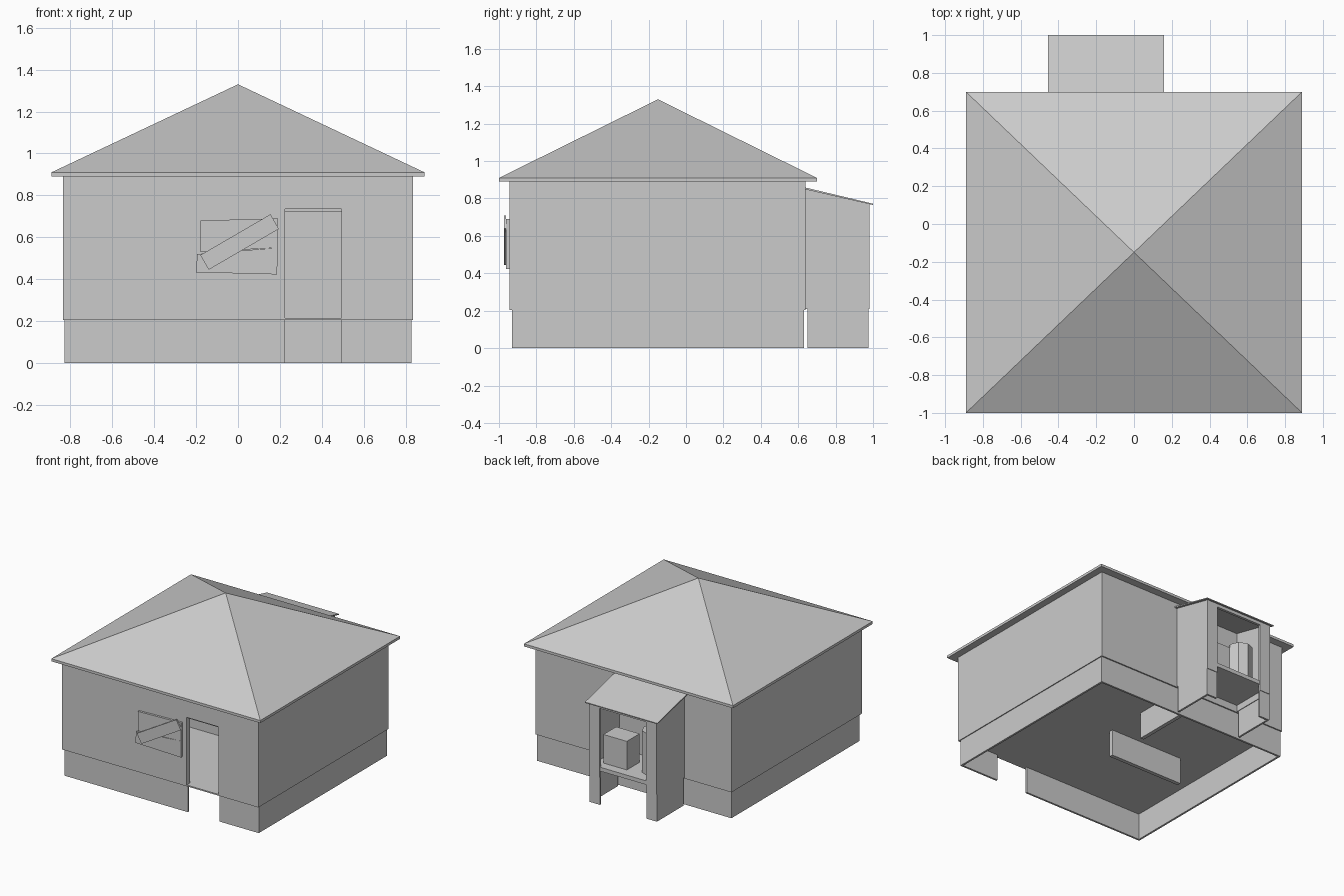
import bpy, bmesh

cube = bpy.data.objects.get("Cube")
if cube:
    bpy.data.objects.remove(cube, do_unlink=True)

GREY = (0.6, 0.6, 0.6, 1)
grey = bpy.data.materials.new("plain_grey")
grey.use_nodes = True
grey.diffuse_color = GREY
grey.node_tree.nodes["Principled BSDF"].inputs["Base Color"].default_value = GREY


def finish(name, bm):
    bmesh.ops.recalc_face_normals(bm, faces=bm.faces)
    mesh = bpy.data.meshes.new(name)
    bm.to_mesh(mesh)
    bm.free()
    mesh.materials.append(grey)
    ob = bpy.data.objects.new(name, mesh)
    bpy.context.collection.objects.link(ob)
    return ob


def boxes(name, *spans):
    """One object from boxes, each given as (x0, x1, y0, y1, z0, z1)."""
    bm = bmesh.new()
    for x0, x1, y0, y1, z0, z1 in spans:
        verts = bmesh.ops.create_cube(bm, size=1)["verts"]
        for v in verts:
            v.co = (x1 if v.co.x > 0 else x0,
                    y1 if v.co.y > 0 else y0,
                    z1 if v.co.z > 0 else z0)
    return finish(name, bm)


def prism(name, outline, axis, start, depth):
    """Extrude a flat outline along x (outline in y, z) or y (outline in x, z)."""
    bm = bmesh.new()
    verts = [bm.verts.new((start, a, b) if axis == 0 else (a, start, b))
             for a, b in outline]
    face = bm.faces.new(verts)
    moved = bmesh.ops.extrude_face_region(bm, geom=[face])["geom"]
    for v in moved:
        if isinstance(v, bmesh.types.BMVert):
            v.co[axis] += depth
    return finish(name, bm)


T = 0.04                      # wall thickness
W, FRONT, BACK = 0.835, -0.945, 0.64
FLOOR, EAVE = 0.21, 0.89
DOOR_L, DOOR_R, DOOR_TOP = 0.225, 0.495, 0.735


def shell(name, w, y0, y1, z0, z1, t):
    """Four walls with a gap at the doorway."""
    return boxes(name,
                 (-w, DOOR_L, y0, y0 + t, z0, z1),
                 (DOOR_R, w, y0, y0 + t, z0, z1),
                 (-w, w, y1 - t, y1, z0, z1),
                 (-w, t - w, y0 + t, y1 - t, z0, z1),
                 (w - t, w, y0 + t, y1 - t, z0, z1))


# House body
shell("walls", W, FRONT, BACK, FLOOR, EAVE, T)
shell("foundation", 0.828, -0.93, 0.63, 0, FLOOR, 0.015)
boxes("floor", (-W, W, FRONT, BACK, FLOOR - 0.005, FLOOR + 0.005))
boxes("door_header", (DOOR_L, DOOR_R, FRONT, FRONT + T, DOOR_TOP, EAVE),
      (DOOR_L, DOOR_R, FRONT + 0.02, FRONT + T, DOOR_TOP - 0.015, DOOR_TOP))

# Inner partitions and their footings
boxes("partitions", (0.07, 0.1, 0.19, BACK - T, FLOOR, EAVE),
      (-0.53, 0.1, -0.15, -0.12, FLOOR, EAVE))
boxes("inner_footings", (0.07, 0.1, 0.19, 0.61, 0, FLOOR),
      (-0.53, 0.1, -0.15, -0.12, 0, FLOOR))

# Hipped roof with a thin eave
boxes("eave", (-0.89, 0.89, -1, 0.7, EAVE, 0.91))
bm = bmesh.new()
rim = [bm.verts.new((x, y, 0.91))
       for x, y in ((-0.89, -1), (0.89, -1), (0.89, 0.7), (-0.89, 0.7))]
apex = bm.verts.new((0, -0.15, 1.33))
bm.faces.new(rim)
for i in range(4):
    bm.faces.new((rim[i], rim[(i + 1) % 4], apex))
finish("roof", bm)

# Boarded-up window
prism("window_board_top", ((-0.18, 0.68), (0.19, 0.69), (0.188, 0.55), (-0.178, 0.53)),
      1, FRONT, -0.017)
prism("window_board_bottom", ((-0.195, 0.52), (0.188, 0.55), (0.187, 0.423), (-0.2, 0.433)),
      1, FRONT, -0.017)
prism("window_plank", ((-0.18, 0.515), (0.155, 0.71), (0.195, 0.64), (-0.14, 0.445)),
      1, FRONT - 0.017, -0.012)

# Back porch: sloped side walls, posts, lintel, floor and footings
PL, PR, PY = -0.435, 0.14, 0.98
side = ((BACK, FLOOR), (PY, FLOOR), (PY, 0.77), (BACK, 0.85))
for name, x in (("porch_wall_right", PL), ("porch_wall_left", PR - 0.02)):
    prism(name, side, 0, x, 0.02)
boxes("porch_posts", (PL, PL + 0.09, PY - 0.02, PY, FLOOR, 0.77),
      (PR - 0.09, PR, PY - 0.02, PY, FLOOR, 0.77))
boxes("porch_lintel", (PL + 0.09, PR - 0.09, PY - 0.02, PY, 0.745, 0.77))
boxes("porch_floor", (PL + 0.02, PR - 0.02, BACK, PY - 0.005, 0.26, 0.29))
for name, x0, x1, out in (("porch_footing_right", PL, PL + 0.09, PL),
                          ("porch_footing_left", PR - 0.09, PR, PR - 0.015)):
    boxes(name, (x0, x1, 0.96, 0.975, 0, FLOOR),
          (out, out + 0.015, 0.65, 0.96, 0, FLOOR))
prism("porch_roof", ((BACK, 0.848), (1, 0.765), (1, 0.772), (BACK, 0.858)),
      0, -0.455, 0.615)

# Things kept in the porch
boxes("crate", (-0.13, 0.07, 0.75, 0.905, 0.29, 0.51))
bm = bmesh.new()
bmesh.ops.create_cone(bm, cap_ends=True, segments=8, radius1=0.09, radius2=0.09, depth=0.32)
bmesh.ops.translate(bm, verts=bm.verts, vec=(-0.3, 0.81, 0.45))
finish("barrel", bm)
